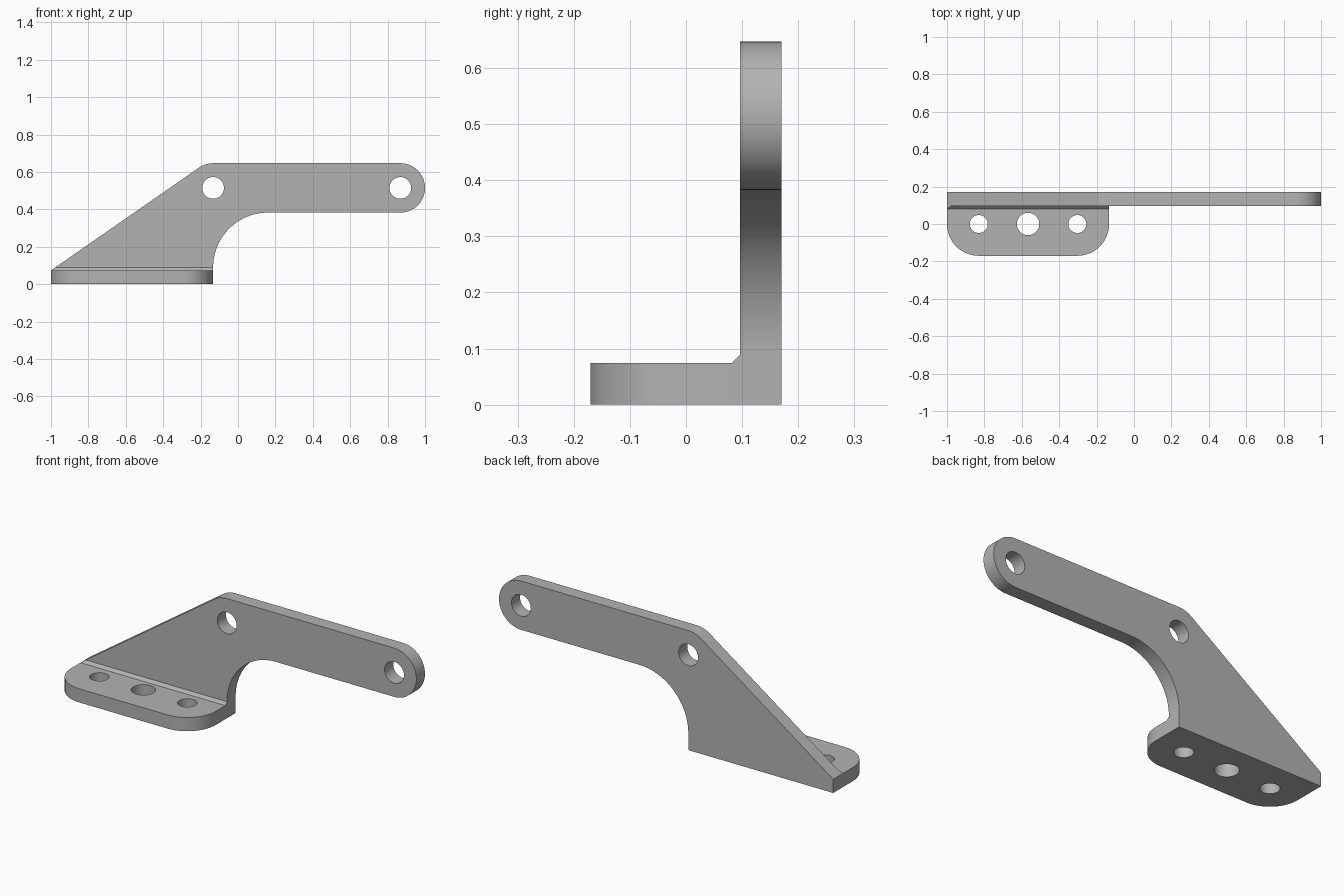
import bpy, bmesh
from math import cos, sin, radians, pi
from mathutils import Vector

if "Cube" in bpy.data.objects:
    bpy.data.objects.remove(bpy.data.objects["Cube"], do_unlink=True)

# Main dimensions
LEFT, INNER, BACK = -1.0, -0.133, 0.17
THICK = 0.074
FACE = BACK - THICK
HOLE_Z, ARM_R, ARM_X = 0.515, 0.132, 0.868
CORNER_R = 0.17
CHAMFER = 0.015

metal = bpy.data.materials.new("grey metal")
metal.use_nodes = True
colour = (0.45, 0.45, 0.45, 1)
metal.diffuse_color = colour
metal.node_tree.nodes["Principled BSDF"].inputs["Base Color"].default_value = colour


def arc(cx, cy, r, start, end, steps=24):
    angles = [radians(start + (end - start) * i / steps) for i in range(steps + 1)]
    return [(cx + r * cos(a), cy + r * sin(a)) for a in angles]


def finish(name, bm):
    bmesh.ops.recalc_face_normals(bm, faces=bm.faces)
    mesh = bpy.data.meshes.new(name)
    bm.to_mesh(mesh)
    bm.free()
    mesh.materials.append(metal)
    obj = bpy.data.objects.new(name, mesh)
    bpy.context.collection.objects.link(obj)
    return obj


def prism(name, outline, low, high, upright):
    """Extrude an outline along y (upright, x-z outline) or along z (x-y outline)."""
    bm = bmesh.new()
    place = (lambda a, b: (a, low, b)) if upright else (lambda a, b: (a, b, low))
    face = bm.faces.new([bm.verts.new(place(a, b)) for a, b in outline])
    shift = Vector((0, high - low, 0) if upright else (0, 0, high - low))
    extruded = bmesh.ops.extrude_face_region(bm, geom=[face])["geom"]
    bmesh.ops.translate(bm, vec=shift,
                        verts=[v for v in extruded if isinstance(v, bmesh.types.BMVert)])
    return finish(name, bm)


def combine(obj, other, operation):
    mod = obj.modifiers.new(operation.lower(), "BOOLEAN")
    mod.operation, mod.object, mod.solver = operation, other, "EXACT"
    bpy.context.view_layer.objects.active = obj
    bpy.ops.object.modifier_apply(modifier=mod.name)
    bpy.data.objects.remove(other, do_unlink=True)


def drill(obj, a, b, r, upright):
    circle = arc(a, b, r, 0, 360, 48)[:-1]
    combine(obj, prism("hole_cutter", circle, -0.5, 0.5, upright), "DIFFERENCE")


# Upright plate with sloped web, arm and concave inner corner
bend_r = 0.293
plate_outline = [(LEFT, 0), (INNER, 0)]
plate_outline += arc(INNER + bend_r, HOLE_Z - ARM_R - bend_r, bend_r, 180, 90, 32)
plate_outline += arc(ARM_X, HOLE_Z, ARM_R, -90, 90, 40)
plate_outline += arc(INNER, HOLE_Z, ARM_R, 90, 124.7, 10)
plate_outline += [(LEFT, THICK)]
bracket = prism("bracket", plate_outline, FACE, BACK, True)
for x in (INNER, ARM_X):
    drill(bracket, x, HOLE_Z, 0.058, True)

# Mounting foot with rounded front corners
foot_outline = [(INNER, FACE), (LEFT, FACE)]
foot_outline += arc(LEFT + CORNER_R, 0, CORNER_R, 180, 270)
foot_outline += arc(INNER - CORNER_R, 0, CORNER_R, 270, 360)
foot = prism("mounting_foot", foot_outline, 0, THICK, False)
middle = (LEFT + INNER) / 2
for x, r in ((LEFT + CORNER_R, 0.048), (middle, 0.06), (INNER - CORNER_R, 0.048)):
    drill(foot, x, 0, r, False)

# Chamfer strip in the inner corner, trimmed by the slope at its left end
bm = bmesh.new()
toe, root = FACE - CHAMFER, FACE
top = THICK + CHAMFER
left_end = [(LEFT, toe, THICK), (LEFT, root, THICK), (LEFT + CHAMFER * 1.44, root, top)]
right_end = [(INNER, y, z) for _, y, z in left_end]
a = [bm.verts.new(p) for p in left_end]
b = [bm.verts.new(p) for p in right_end]
bm.faces.new(a)
bm.faces.new(b)
for i in range(3):
    j = (i + 1) % 3
    bm.faces.new((a[i], a[j], b[j], b[i]))
strip = finish("corner_chamfer", bm)

# Join into one solid and smooth the curved walls
combine(bracket, foot, "UNION")
combine(bracket, strip, "UNION")
bpy.ops.object.select_all(action="DESELECT")
bracket.select_set(True)
bpy.context.view_layer.objects.active = bracket
bpy.ops.object.shade_smooth_by_angle(angle=radians(30))
